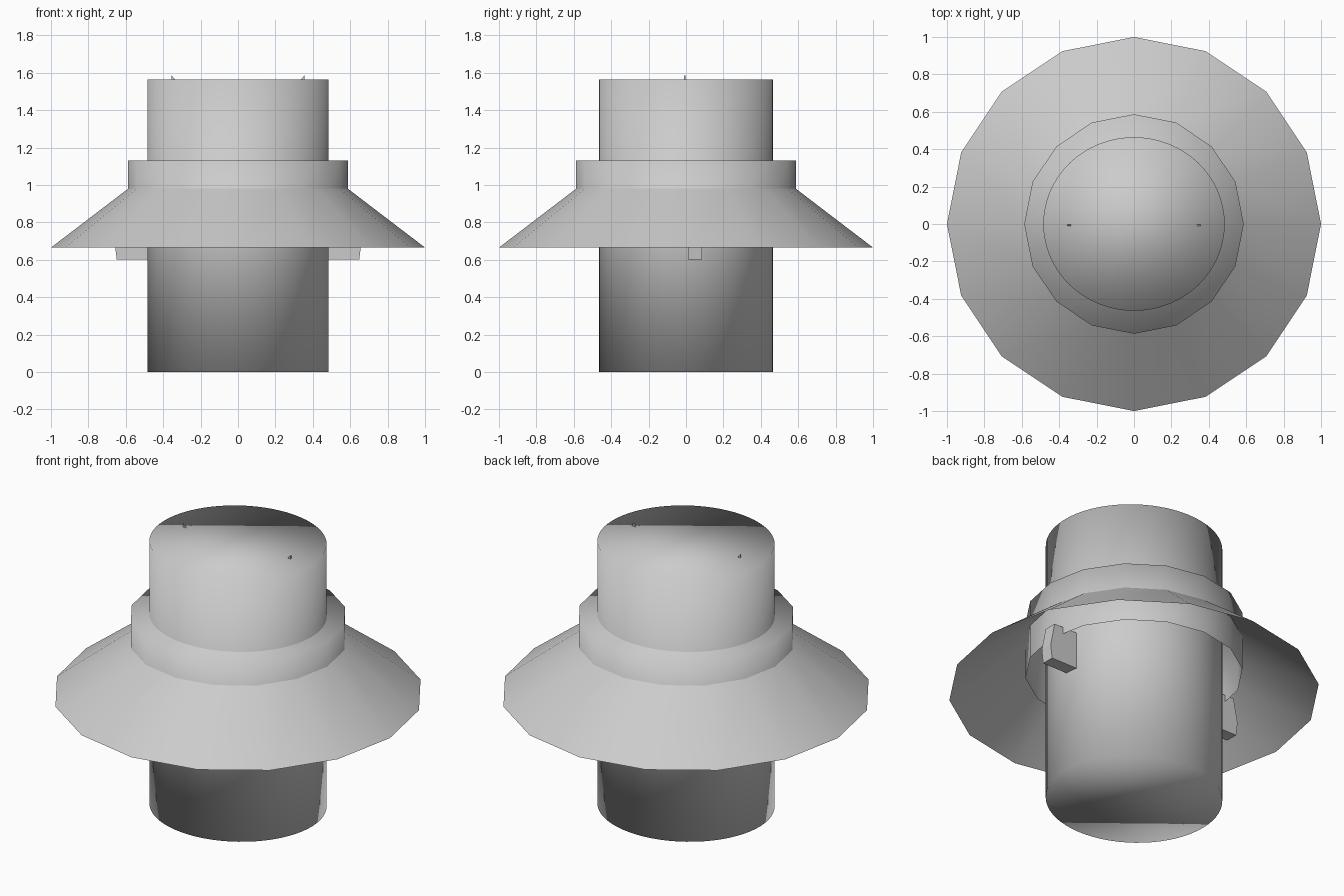
import bpy, bmesh
from math import cos, sin, pi

if "Cube" in bpy.data.objects:
    bpy.data.objects.remove(bpy.data.objects["Cube"])


def make_object(name, bm, smooth=True):
    bmesh.ops.recalc_face_normals(bm, faces=bm.faces)
    mesh = bpy.data.meshes.new(name)
    bm.to_mesh(mesh)
    bm.free()
    for p in mesh.polygons:
        p.use_smooth = smooth
    ob = bpy.data.objects.new(name, mesh)
    bpy.context.collection.objects.link(ob)
    return ob


def lathe(name, profile, sides, sx=1.0, sy=1.0, caps=()):
    """Spin (radius, z) points; caps lists the ring indices to close."""
    bm = bmesh.new()
    rings = [[bm.verts.new((r * sx * cos(2 * pi * i / sides),
                            r * sy * sin(2 * pi * i / sides), z))
              for i in range(sides)] for r, z in profile]
    for a, b in zip(rings, rings[1:]):
        for i in range(sides):
            j = (i + 1) % sides
            bm.faces.new((a[i], a[j], b[j], b[i]))
    for k in caps:
        bm.faces.new(rings[k])
    return make_object(name, bm)


def prism(name, outline, y0, y1):
    """Extrude an x-z outline between two y values."""
    bm = bmesh.new()
    face = bm.faces.new([bm.verts.new((x, y0, z)) for x, z in outline])
    new = bmesh.ops.extrude_face_region(bm, geom=[face])["geom"]
    verts = [g for g in new if isinstance(g, bmesh.types.BMVert)]
    bmesh.ops.translate(bm, vec=(0, y1 - y0, 0), verts=verts)
    return make_object(name, bm, smooth=False)


# Slightly oval central drum
lathe("drum", [(1, 0), (1, 1.563)], 64, 0.485, 0.464, caps=(0, 1))

# Sixteen-sided thin sloping brim
lathe("brim", [(1.0, 0.665), (0.587, 0.98)], 16)

# Collar around the drum, closed on top and hanging below the brim joint
lathe("collar", [(0.587, 0.78), (0.587, 1.13)], 16, caps=(1,))

# Mirrored brackets under the brim and tiny points on the drum top
for side, s in (("left", -1), ("right", 1)):
    prism("bracket_" + side,
          [(s * 0.45, 0.60), (s * 0.648, 0.60), (s * 0.658, 0.68),
           (s * 0.63, 0.82), (s * 0.45, 0.82)], 0.01, 0.085)
    prism("top_point_" + side,
          [(s * 0.325, 1.55), (s * 0.355, 1.55), (s * 0.355, 1.585)],
          -0.012, -0.004)
